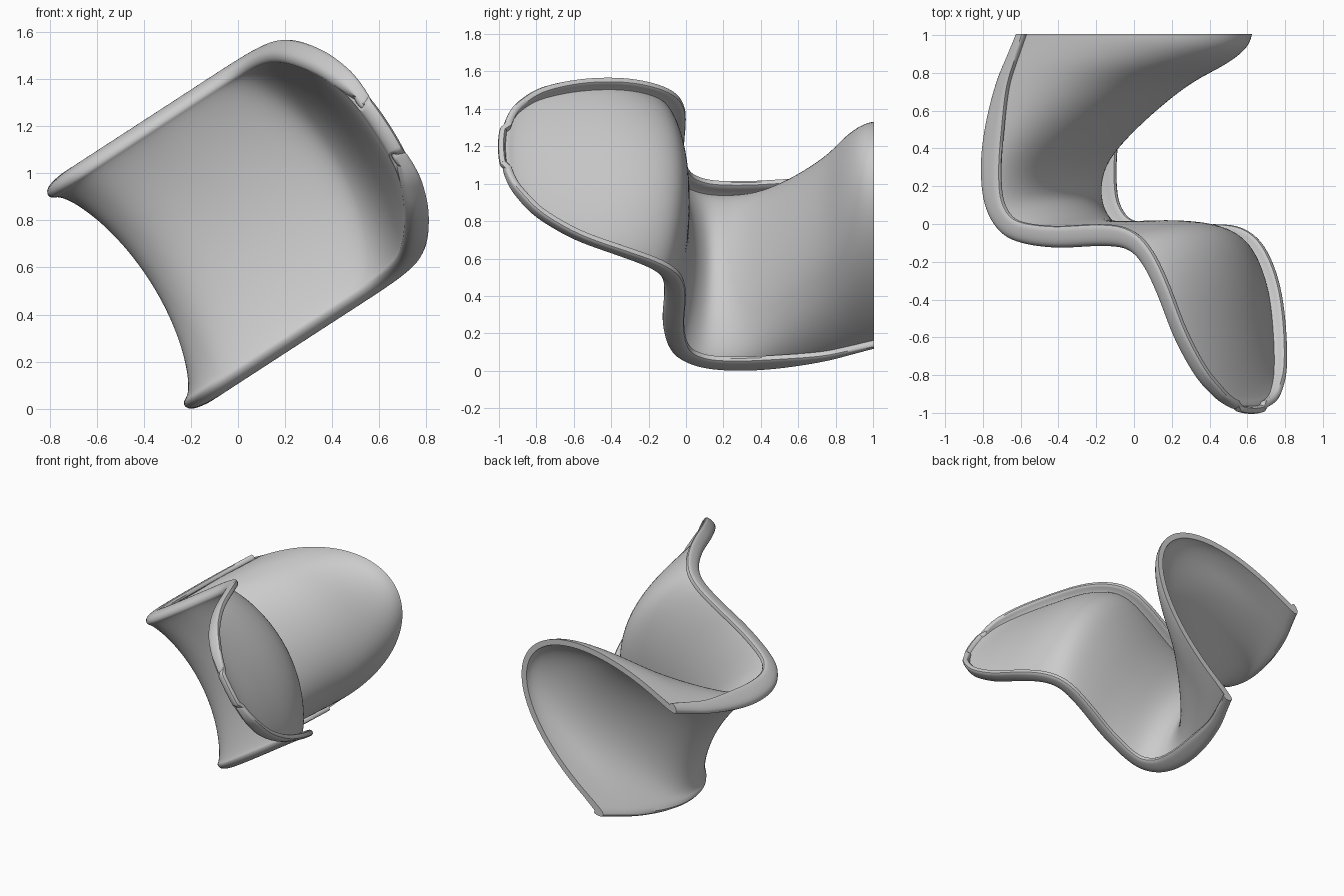
import bpy, bmesh, math
from mathutils import Vector, Matrix

cube = bpy.data.objects.get("Cube")
if cube:
    bpy.data.objects.remove(cube, do_unlink=True)

TILT = math.radians(33)
COLS = 32
LIP_COLS = 5
STEPS = 3
FLARE = 0.03

# Stations along the S-shaped shell, from the foot to the top of the back:
# rim depth, rim height, half width, centre depth, centre height, roundness, lip length
STATIONS = [
    (0.14, -0.08, 0.56, 1.155, -0.07, 1.0, 0.05),
    (0.11, 0.00, 0.56, 1.14, 0.04, 1.0, 0.05),
    (0.05, 0.12, 0.56, 1.01, 0.135, 1.0, 0.06),
    (-0.02, 0.26, 0.56, 0.73, 0.26, 1.0, 0.08),
    (-0.09, 0.48, 0.56, 0.39, 0.48, 0.9, 0.12),
    (-0.12, 0.70, 0.56, 0.13, 0.69, 0.7, 0.13),
    (-0.095, 0.90, 0.56, 0.05, 0.85, 0.5, 0.12),
    (-0.01, 1.03, 0.56, 0.12, 0.95, 0.4, 0.11),
    (0.12, 1.09, 0.56, 0.25, 1.00, 0.3, 0.10),
    (0.35, 1.115, 0.56, 0.46, 1.01, 0.3, 0.10),
    (0.60, 1.105, 0.56, 0.73, 1.005, 0.3, 0.10),
    (0.78, 1.12, 0.56, 0.93, 1.03, 0.3, 0.10),
    (0.89, 1.20, 0.555, 1.03, 1.12, 0.3, 0.09),
    (0.98, 1.37, 0.535, 1.09, 1.31, 0.3, 0.085),
    (1.05, 1.60, 0.48, 1.13, 1.60, 0.3, 0.085),
    (1.12, 1.80, 0.385, 1.16, 1.82, 0.3, 0.08),
    (1.165, 1.90, 0.29, 1.18, 1.92, 0.3, 0.07),
    (1.185, 1.945, 0.22, 1.195, 1.96, 0.3, 0.06),
    (1.195, 1.97, 0.14, 1.20, 1.98, 0.3, 0.05),
]


def smooth_path(keys, steps):
    """Catmull-Rom interpolation through rows of any length."""
    rows = []
    for i in range(len(keys) - 1):
        quad = [keys[max(i - 1, 0)], keys[i], keys[i + 1], keys[min(i + 2, len(keys) - 1)]]
        for s in range(steps):
            t = s / steps
            rows.append([
                0.5 * (2 * b + (c - a) * t + (2 * a - 5 * b + 4 * c - d) * t ** 2
                       + (3 * b - a - 3 * c + d) * t ** 3)
                for a, b, c, d in zip(*quad)])
    rows.append(list(keys[-1]))
    return rows


def section(row, back):
    """Dished cross-section whose ends roll over into a backward lip."""
    rim_u, rim_h, half, mid_u, mid_h, roundness, lip = row
    dish = []
    for i in range(COLS + 1):
        angle = (2 * i / COLS - 1) * math.pi / 2
        side = math.sin(angle)
        lift = roundness * (1 - math.cos(angle)) + (1 - roundness) * side ** 2
        dish.append(Vector((mid_u + (rim_u - mid_u) * lift, side * (half - FLARE),
                            mid_h + (rim_h - mid_h) * lift)))
    roll = []
    for i in range(1, LIP_COLS + 1):
        angle = i / LIP_COLS * math.pi / 2
        roll.append(back * lip * (1 - math.cos(angle)) + Vector((0, FLARE * math.sin(angle), 0)))
    mirrored = [Vector((p.x, -p.y, p.z)) for p in reversed(roll)]
    return [dish[0] + p for p in mirrored] + dish + [dish[-1] + p for p in roll]


# Chair shell: one lofted sheet
rows = smooth_path(STATIONS, STEPS)
loft = []
for i, row in enumerate(rows):
    before, after = rows[max(i - 1, 0)], rows[min(i + 1, len(rows) - 1)]
    back = Vector((after[1] - before[1], 0, before[0] - after[0])).normalized()
    loft.append(section(row, back))

# Lip over the top of the back, meeting the side lips at the corners
top = loft[-1]
for turn in (math.pi / 4, math.pi / 2):
    reach = Vector((rows[-1][-1] * (1 - math.cos(turn)), 0, 0.015 * math.sin(turn)))
    edge = [p + reach for p in top[LIP_COLS:-LIP_COLS]]
    blend = math.sin(turn) ** 2
    loft.append([p.lerp(top[0], blend) for p in top[:LIP_COLS]] + edge
                + [p.lerp(top[-1], blend) for p in top[-LIP_COLS:]])

bm = bmesh.new()
grid = [[bm.verts.new(p) for p in points] for points in loft]
for low, high in zip(grid, grid[1:]):
    for i in range(len(low) - 1):
        bm.faces.new((low[i], low[i + 1], high[i + 1], high[i]))
bmesh.ops.remove_doubles(bm, verts=bm.verts, dist=0.0005)
bmesh.ops.recalc_face_normals(bm, faces=bm.faces)
mesh = bpy.data.meshes.new("chair_shell")
bm.to_mesh(mesh)
bm.free()
chair = bpy.data.objects.new("chair_shell", mesh)
bpy.context.collection.objects.link(chair)
bpy.context.view_layer.objects.active = chair
chair.select_set(True)

# Thickness and rounded rims
solid = chair.modifiers.new("thickness", 'SOLIDIFY')
solid.thickness = 0.04
solid.offset = 0
rounding = chair.modifiers.new("rounding", 'SUBSURF')
rounding.levels = rounding.render_levels = 1
for name in ("thickness", "rounding"):
    bpy.ops.object.modifier_apply(modifier=name)

# Flat cut under the foot
bm = bmesh.new()
bm.from_mesh(mesh)
bmesh.ops.bisect_plane(bm, geom=bm.verts[:] + bm.edges[:] + bm.faces[:],
                       plane_co=(0, 0, 0), plane_no=(0, 0, -1), clear_outer=True)
bmesh.ops.holes_fill(bm, edges=[e for e in bm.edges if e.is_boundary], sides=0)

# Lay the chair on its side edge: its height runs along -y
c, s = math.cos(TILT), math.sin(TILT)
bm.transform(Matrix(((c, -s, 0, 0), (0, 0, -1, 0), (s, c, 0, 0), (0, 0, 0, 1))))
bmesh.ops.recalc_face_normals(bm, faces=bm.faces)

# Centre and stand on the ground
axes = list(zip(*(v.co for v in bm.verts)))
lows = [min(a) for a in axes]
highs = [max(a) for a in axes]
bm.transform(Matrix.Translation((-(lows[0] + highs[0]) / 2, -(lows[1] + highs[1]) / 2, -lows[2])))
bm.to_mesh(mesh)
bm.free()
bpy.ops.object.shade_smooth_by_angle(angle=math.radians(40))
